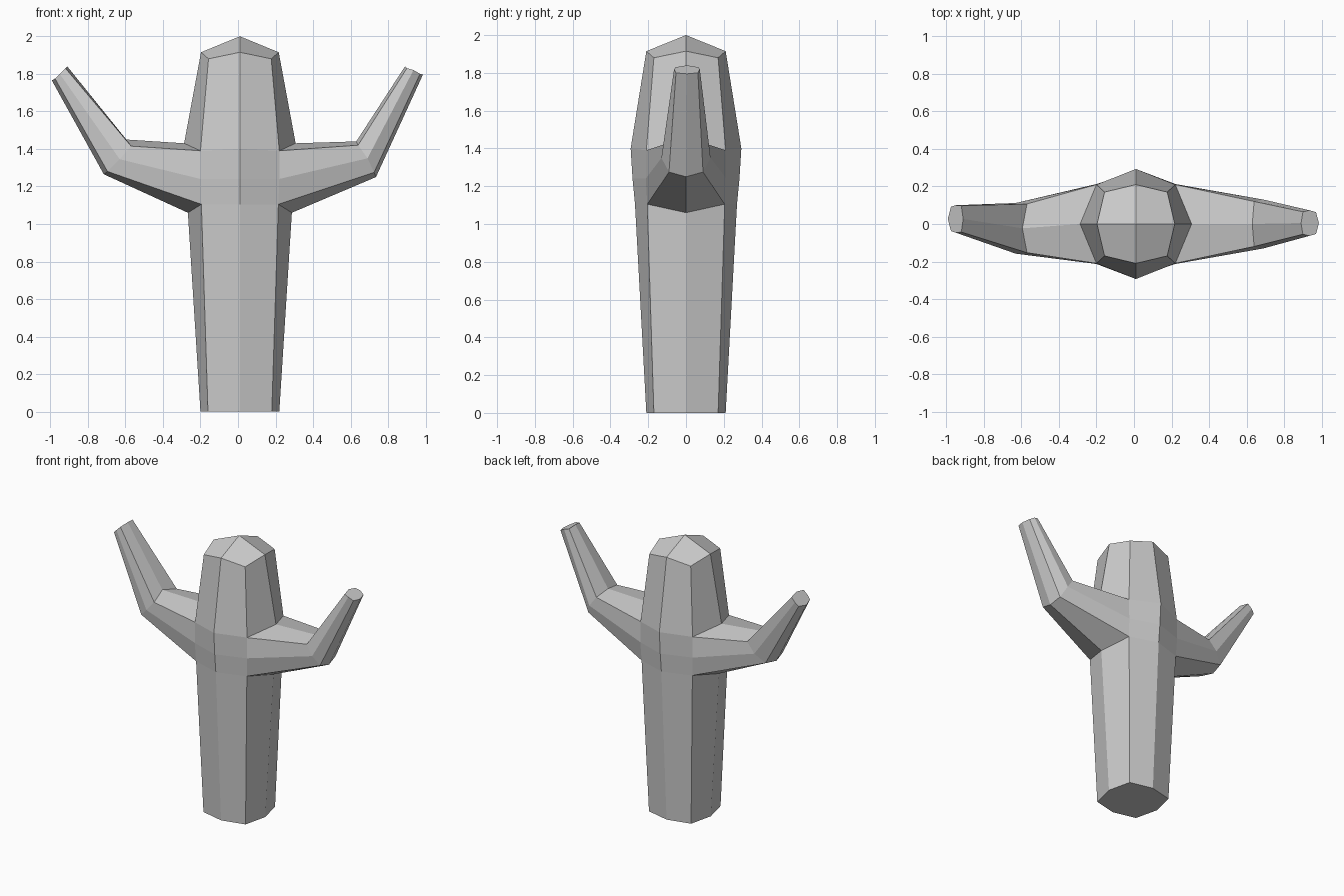
import bpy, bmesh

if "Cube" in bpy.data.objects:
    bpy.data.objects.remove(bpy.data.objects["Cube"])

bm = bmesh.new()
CX = 0.01  # trunk axis


def trunk_ring(side, corner, depth, corner_y, z_side, z_corner, z_front):
    """Eight points, counter-clockwise from +x."""
    pts = [(side, 0, z_side), (corner, corner_y, z_corner), (0, depth, z_front),
           (-corner, corner_y, z_corner), (-side, 0, z_side), (-corner, -corner_y, z_corner),
           (0, -depth, z_front), (corner, -corner_y, z_corner)]
    return [bm.verts.new((x + CX, y, z)) for x, y, z in pts]


def arm_ring(profile, cy):
    """Profile (x, z, half width) from underside to top, mirrored across the arm."""
    front = [bm.verts.new((x, cy - w, z)) for x, z, w in profile]
    back = [bm.verts.new((x, cy + w, z)) for x, z, w in profile[1:-1]]
    return front + back[::-1]


def bridge(a, b, indices=range(8)):
    for i in indices:
        j = (i + 1) % 8
        bm.faces.new((a[i], a[j], b[j], b[i]))


# Trunk
base = trunk_ring(0.21, 0.17, 0.21, 0.17, 0, 0, 0)
low = trunk_ring(0.277, 0.205, 0.27, 0.205, 1.06, 1.105, 1.105)
mid = trunk_ring(0.21, 0.21, 0.283, 0.213, 1.24, 1.24, 1.24)
high = trunk_ring(0.297, 0.21, 0.293, 0.21, 1.43, 1.39, 1.40)
crown = trunk_ring(0.207, 0.167, 0.21, 0.17, 1.915, 1.88, 1.915)
for i in (0, 4):  # the arms open here
    bm.verts.remove(mid[i])
bm.faces.new(base[::-1])
bridge(base, low)
bridge(low, mid, (1, 2, 5, 6))
bridge(mid, high, (1, 2, 5, 6))
bridge(high, crown)

# Pointed top
apex = bm.verts.new((CX, 0, 2.0))
for i in (0, 2, 4, 6):
    bm.faces.new((crown[i], crown[i + 1], crown[(i + 2) % 8], apex))


# Arms: shoulder opening, elbow, tip
def arm(s, f, b, elbow, elbow_y, tip, tip_y):
    shoulder = [low[s], low[f], mid[f], high[f], high[s], high[b], mid[b], low[b]]
    e, t = arm_ring(elbow, elbow_y), arm_ring(tip, tip_y)
    bridge(shoulder, e)
    bridge(e, t)
    bm.faces.new(t)


arm(0, 7, 1,
    [(0.735, 1.25, 0), (0.725, 1.275, 0.09), (0.69, 1.35, 0.13), (0.64, 1.42, 0.12), (0.63, 1.44, 0)], 0,
    [(0.985, 1.795, 0), (0.97, 1.80, 0.058), (0.935, 1.82, 0.068), (0.9, 1.83, 0.06), (0.89, 1.84, 0)], 0.005)
arm(4, 5, 3,
    [(-0.715, 1.265, 0), (-0.695, 1.28, 0.10), (-0.63, 1.345, 0.135), (-0.57, 1.415, 0.13), (-0.595, 1.45, 0)], -0.023,
    [(-0.992, 1.765, 0), (-0.975, 1.775, 0.065), (-0.95, 1.80, 0.073), (-0.92, 1.83, 0.07), (-0.91, 1.84, 0)], 0.027)

bmesh.ops.recalc_face_normals(bm, faces=bm.faces)
mesh = bpy.data.meshes.new("cactus")
bm.to_mesh(mesh)
bm.free()
bpy.context.collection.objects.link(bpy.data.objects.new("cactus", mesh))
